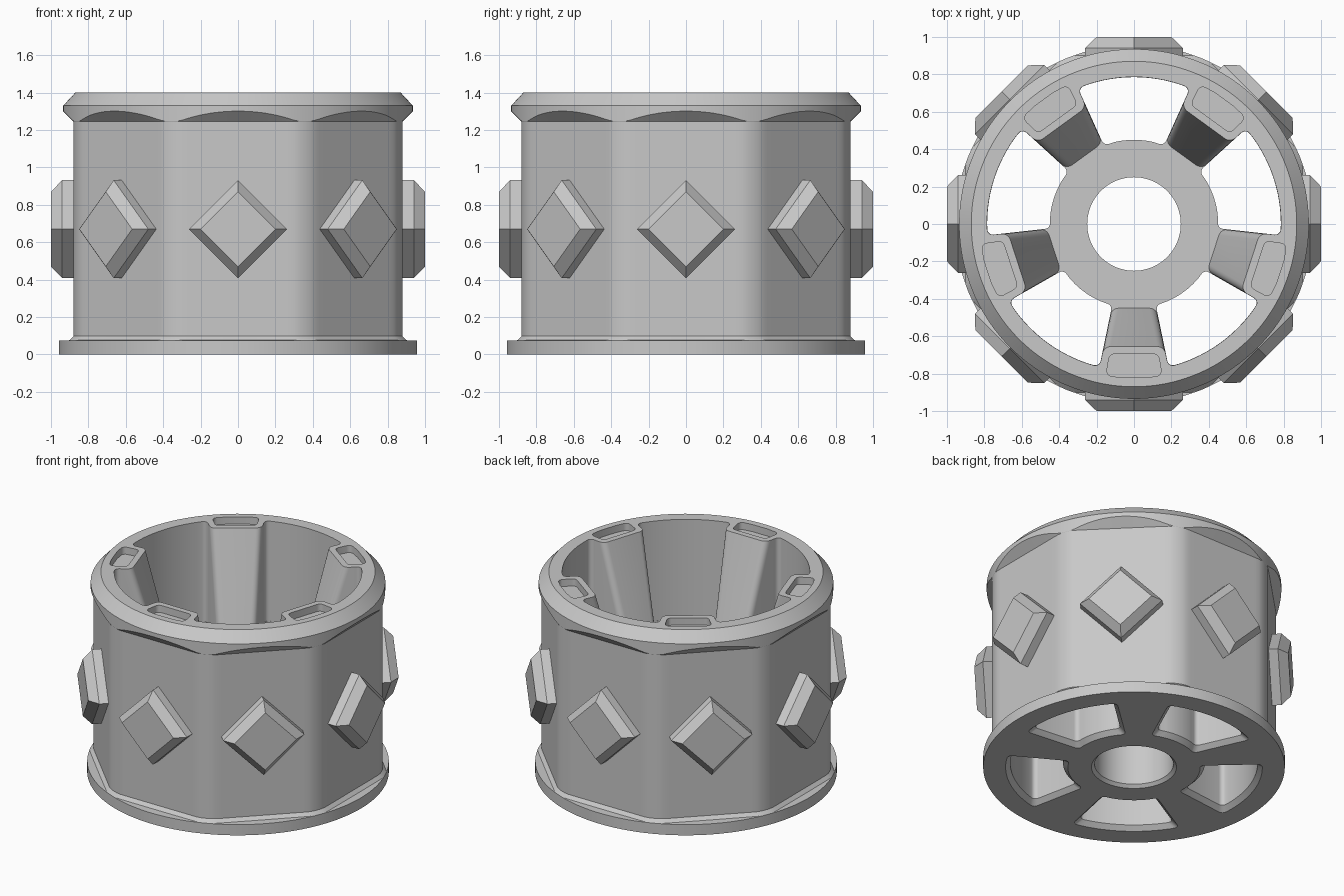
import bpy, bmesh, math
from mathutils import Vector, Matrix

cube = bpy.data.objects.get("Cube")
if cube:
    bpy.data.objects.remove(cube)

grey = bpy.data.materials.new("plain_grey")
grey.use_nodes = True
colour = (0.58, 0.58, 0.58, 1)
grey.diffuse_color = colour
grey.node_tree.nodes["Principled BSDF"].inputs["Base Color"].default_value = colour

HEIGHT, HUB_TOP = 1.4, 0.7
HUB, WALL, HOLE = 0.45, 0.785, 0.25
APOTHEM, CORNER = 0.88, 0.2
SPOKES = [math.radians(-90 + 72 * i) for i in range(5)]


def loft(name, rings):
    """Closed solid through rings of equal point count."""
    bm = bmesh.new()
    loops = [[bm.verts.new(p) for p in ring] for ring in rings]
    n = len(loops[0])
    for a, b in zip(loops, loops[1:]):
        for i in range(n):
            j = (i + 1) % n
            bm.faces.new((a[i], a[j], b[j], b[i]))
    bm.faces.new(loops[0])
    bm.faces.new(loops[-1])
    bmesh.ops.recalc_face_normals(bm, faces=bm.faces)
    mesh = bpy.data.meshes.new(name)
    bm.to_mesh(mesh)
    bm.free()
    ob = bpy.data.objects.new(name, mesh)
    bpy.context.collection.objects.link(ob)
    mesh.materials.append(grey)
    return ob


def at(points, z):
    return [(p[0], p[1], z) for p in points]


def circle(r, n=96):
    return [(r * math.cos(math.tau * i / n), r * math.sin(math.tau * i / n)) for i in range(n)]


def turn(points, angle):
    c, s = math.cos(angle), math.sin(angle)
    return [(c * p[0] - s * p[1], s * p[0] + c * p[1], *p[2:]) for p in points]


def arc(r, a, b, n=12):
    """Arc points, keeping clear of the corners at both ends."""
    gap = math.copysign(0.06 / r, b - a)
    a, b = a + gap, b - gap
    return [(r * math.cos(a + (b - a) * i / n), r * math.sin(a + (b - a) * i / n), 0)
            for i in range(n + 1)]


def rounded(points, steps=5):
    """Round every (x, y, radius) corner of a polygon."""
    out = []
    for i, (x, y, rad) in enumerate(points):
        p = Vector((x, y))
        if rad == 0:
            out.append((x, y))
            continue
        u = (Vector(points[i - 1][:2]) - p).normalized()
        v = (Vector(points[(i + 1) % len(points)][:2]) - p).normalized()
        half = u.angle(v) / 2
        reach = min(rad / math.tan(half), 0.045)
        rr = reach * math.tan(half)
        centre = p + (u + v).normalized() * rr / math.sin(half)
        a, b = p + u * reach - centre, p + v * reach - centre
        sweep = math.atan2(a.x * b.y - a.y * b.x, a.dot(b))
        for k in range(steps + 1):
            q = centre + Matrix.Rotation(sweep * k / steps, 2) @ a
            out.append((q.x, q.y))
    return out


def half_width(d):
    return 0.12 + 0.207 * (d - HUB)


def side_angle(r, grow):
    """Angle at which a spoke side reaches radius r."""
    d = r
    for _ in range(8):
        d = math.sqrt(r * r - (half_width(d) - grow) ** 2)
    return math.atan2(half_width(d) - grow, d)


def window(grow):
    """Opening between two spokes, centred on +x."""
    lo, hi = HUB - grow, WALL + grow
    a = math.radians(36) - side_angle(hi, grow)
    b = math.radians(36) - side_angle(lo, grow)

    def corner(r, t):
        return (r * math.cos(t), r * math.sin(t), 0.03)
    return rounded([corner(hi, -a), *arc(hi, -a, a), corner(hi, a),
                    corner(lo, b), *arc(lo, b, -b), corner(lo, -b)])


def cavity(inner):
    """Bowl section whose wall is broken by the five spokes."""
    wall, slim = WALL + 0.001, 0.001
    t = side_angle(wall, slim)
    w = half_width(inner) - slim
    pts = []
    for ang in SPOKES:
        span = [(wall * math.cos(t), -wall * math.sin(t), 0.03), (inner, -w, 0.045),
                (inner, w, 0.045), (wall * math.cos(t), wall * math.sin(t), 0.03),
                *arc(wall, t, math.radians(72) - t)]
        pts += turn(span, ang)
    return rounded(pts)


def octagon(t):
    """Radius of the round-cornered octagon at angle t."""
    eighth = math.pi / 8
    phi = abs((t + eighth) % (2 * eighth) - eighth)
    if math.tan(phi) * APOTHEM < (APOTHEM - CORNER) * math.tan(eighth):
        return APOTHEM / math.cos(phi)
    c, d = (APOTHEM - CORNER) / math.cos(eighth), eighth - phi
    return min(c * math.cos(d) + math.sqrt(CORNER ** 2 - (c * math.sin(d)) ** 2), 0.934)


# Outer body: round flange, octagonal drum, round rim
STEPS = 192
columns = []
for i in range(STEPS):
    t = math.tau * i / STEPS
    o = octagon(t)
    profile = [(0.957, 0), (0.957, 0.075), (min(o + 0.022, 0.956), 0.076), (o, 0.098),
               (o, 1.245), (0.935, 1.246 + 0.935 - o), (0.935, 1.33), (0.87, HEIGHT)]
    columns.append([(r * math.cos(t), r * math.sin(t), z) for r, z in profile])
body = loft("wheel_body", list(zip(*columns)))

# Cutters: bowl, hub hole, windows and rim pockets
slope = (0.655 - HUB) / (HEIGHT - HUB_TOP)
cutters = [
    loft("bowl_cutter", [at(cavity(HUB), HUB_TOP), at(cavity(0.655 + 0.1 * slope), HEIGHT + 0.1)]),
    loft("hole_cutter", [at(circle(HOLE + 0.03), -0.01), at(circle(HOLE), 0.02),
                         at(circle(HOLE), HUB_TOP + 0.1)])]
for ang in SPOKES:
    mid = ang + math.radians(36)
    cutters.append(loft("window_cutter", [at(turn(window(0.04), mid), -0.01),
                                          at(turn(window(0), mid), 0.03),
                                          at(turn(window(0), mid), HUB_TOP + 0.1)]))
    pocket = rounded([(0.695, 0.13, 0.03), (0.81, 0.15, 0.03), (0.822, 0.06, 0),
                      (0.822, -0.06, 0), (0.81, -0.15, 0.03), (0.695, -0.13, 0.03)])
    cutters.append(loft("pocket_cutter", [at(turn(pocket, ang), HEIGHT - 0.05),
                                          at(turn(pocket, ang), HEIGHT + 0.05)]))
for cutter in cutters:
    cutter.hide_render = True
    mod = body.modifiers.new(cutter.name, "BOOLEAN")
    mod.operation, mod.solver, mod.object = "DIFFERENCE", "EXACT", cutter
graph = bpy.context.evaluated_depsgraph_get()
carved = bpy.data.meshes.new_from_object(body.evaluated_get(graph))
body.modifiers.clear()
body.data = carved
for cutter in cutters:
    bpy.data.objects.remove(cutter)

bpy.ops.object.select_all(action="DESELECT")
body.select_set(True)
bpy.context.view_layer.objects.active = body
bpy.ops.object.shade_smooth_by_angle(angle=math.radians(20))

# Eight bevelled diamond studs
for i in range(8):
    rings = []
    for r, s in ((0.86, 0.262), (0.94, 0.262), (1.0, 0.2)):
        ring = [(r, s, 0.67), (r, 0, 0.67 + s), (r, -s, 0.67), (r, 0, 0.67 - s)]
        rings.append(turn(ring, math.radians(45 * i)))
    loft("diamond_stud_%d" % (i + 1), rings)
